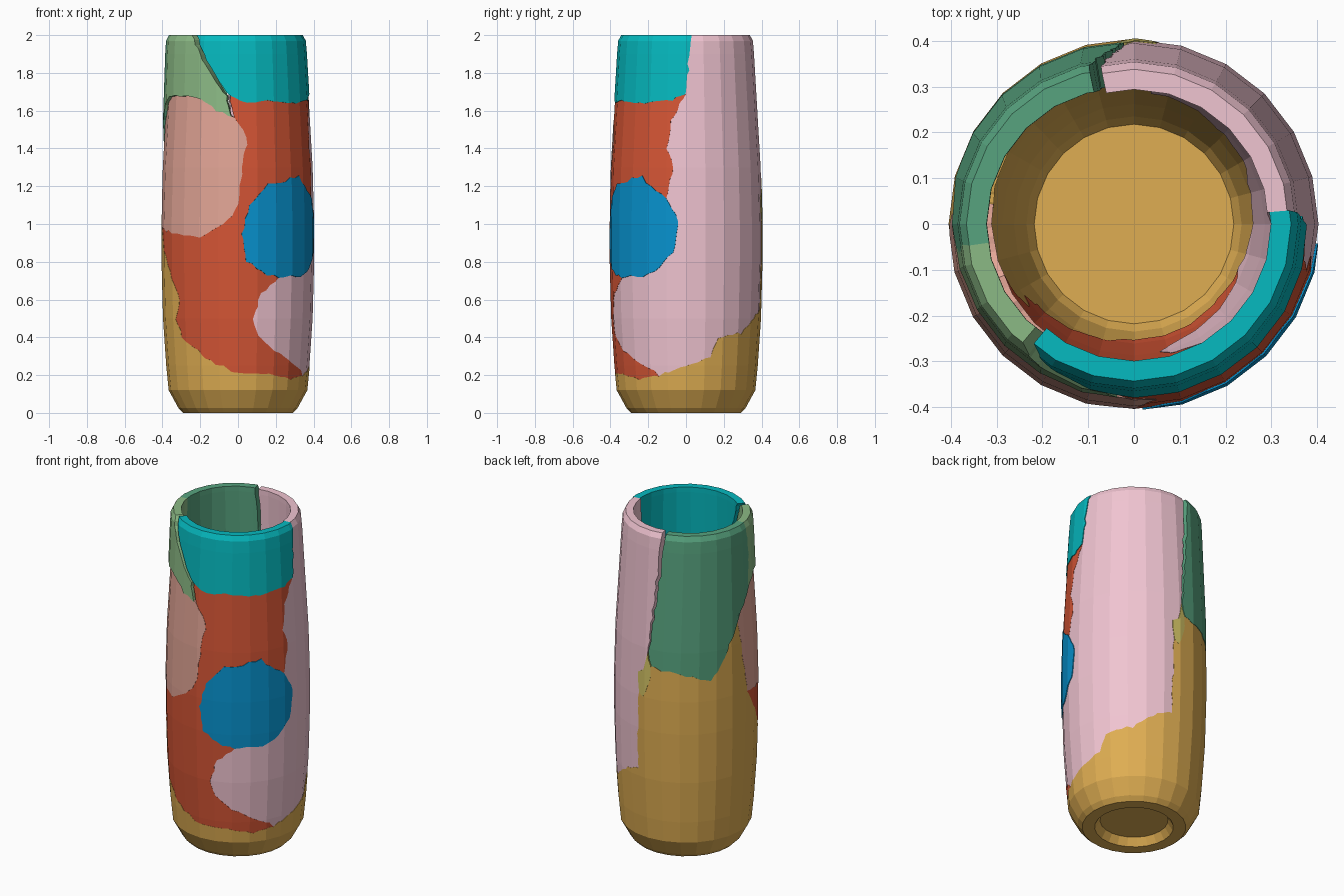
import bpy, bmesh
from math import radians, cos, sin, hypot, floor
from mathutils import Vector, noise

if "Cube" in bpy.data.objects:
    bpy.data.objects.remove(bpy.data.objects["Cube"])

SIDES, STEP, ZB = 24, 15, 0.12
# wall profile: height, outer radius, inner radius
WALL = [(.12, .367, .235), (.25, .380, .262), (.5, .397, .288), (.8, .405, .308),
        (1.0, .405, .316), (1.3, .397, .316), (1.6, .380, .308), (1.9, .362, .298),
        (1.97, .356, .296), (2.0, .340, .296)]
# foot, recess and inside floor (radius, height)
UNDER = [(.367, .12), (.315, .025), (.29, 0), (.22, 0), (.19, .045)]
FLOOR = [(.235, .12), (.218, .09)]

# fracture lines on the unrolled wall (azimuth in degrees, height)
E = dict(
    teal_left=[(-130, 2), (-119, 1.9), (-108, 1.78), (-97, 1.68)],
    teal_low=[(-97, 1.68), (-82, 1.64), (-66, 1.655), (-36, 1.64), (-12, 1.66), (0, 1.69)],
    teal_right=[(0, 1.69), (2, 1.85), (5, 2)],
    red_pink=[(0, 1.69), (-12, 1.55), (-15, 1.4), (-10, 1.3), (-15, 1.13)],
    blue_red=[(-15, 1.13), (-36, 1.25), (-66, 1.21), (-81, 1.1), (-87, .95), (-84, .8),
              (-68, .73), (-57, .72)],
    blue_pink=[(-57, .72), (-34, .72), (-20, .77), (-10, .85), (-6, .95), (-6, 1.02), (-15, 1.13)],
    pink_red=[(-57, .72), (-72, .63), (-78, .5), (-75, .41), (-59, .33), (-22, .2)],
    red_gold=[(-22, .2), (-42, .18), (-58, .2), (-90, .21), (-112, .27), (-140, .4),
              (-146, .5), (-141, .6), (-154, .75), (-177, .98)],
    salmon_red=[(-177, .98), (-145, .95), (-120, .93), (-97, 1.02), (-90, 1.1), (-87, 1.3),
                (-83, 1.42), (-86, 1.5), (-93, 1.56)],
    green_red=[(-93, 1.56), (-97, 1.68)],
    green_salmon=[(-93, 1.56), (-105, 1.6), (-118, 1.66), (-137, 1.68), (-159, 1.68), (-172, 1.6)],
    gold_salmon=[(-177, .98), (-182, 1.2), (-187, 1.47)],
    dark_salmon=[(-187, 1.47), (-172, 1.6)],
    greens=[(-172, 1.6), (-170, 1.8), (-172, 2)],
    gold_dark=[(-187, 1.47), (-202, 1.25), (-215, 1.12), (-240, 1.17)],
    gold_dark2=[(120, 1.17), (95, 1.2)],
    dark_chip=[(95, 1.2), (92, 1.27)],
    dark_pink=[(92, 1.27), (97, 1.6), (102, 2)],
    gold_chip=[(95, 1.2), (96, 1.13), (88, 1.0), (84, 1.02)],
    chip_pink=[(84, 1.02), (83, 1.14), (89, 1.17), (92, 1.27)],
    gold_pink=[(84, 1.02), (84, .9), (82, .7), (83, .55), (70, .52), (49, .42), (26, .4),
               (20, .3), (0, .25), (-22, .2)],
)


def outline(spec):
    """Join fracture lines: '-' reverses a line, '<' moves it one turn back."""
    pts = []
    for item in spec:
        if isinstance(item, tuple):
            chain = [item]
        else:
            chain = E[item.strip('-<')]
            chain = [(a - 360 * ('<' in item), z) for a, z in chain]
            if '-' in item:
                chain = chain[::-1]
        pts += [p for p in chain if not pts or p != pts[-1]]
    if pts[0] == pts[-1]:
        pts.pop()
    return pts


def jagged(pts):
    """Break long lines into small steps with repeatable roughness."""
    out = []
    for (a, z), (b, w) in zip(pts, pts[1:] + pts[:1]):
        straight = (z == w and z in (2, ZB)) or (a == b and a in (-240, 120))
        n = 1 if straight else max(1, round(hypot(radians(b - a) * .4, w - z) / .035))
        for i in range(n):
            p, q = a + (b - a) * i / n, z + (w - z) * i / n
            if ZB + .01 < q < 1.99 and p not in (-240, 120):
                v = noise.noise_vector(Vector((cos(radians(p)), sin(radians(p)), q * 2.5)) * 14)
                p, q = p + v.x * 2.0, q + v.y * .014
            out.append((p, q))
    return out


def wall_point(a, z, layer, grow, lean):
    """Bend an unrolled point onto the flat-sided wall."""
    for (z0, o0, i0), (z1, o1, i1) in zip(WALL, WALL[1:]):
        if z <= z1 + 1e-6:
            t = (z - z0) / (z1 - z0)
            r = (i0 + (i1 - i0) * t) if layer > .5 else (o0 + (o1 - o0) * t)
            break
    mid = (floor(a / STEP + 1e-4) + .5) * STEP
    r *= cos(radians(STEP / 2)) / cos(radians(a - mid))
    r += grow
    return Vector((r * cos(radians(a)) + lean * max(0, z - 1), r * sin(radians(a)), z))


def add_base(bm):
    """Foot ring, recess and inside floor turned around the axis."""
    for prof, zc in ((UNDER, .045), (FLOOR, .09)):
        rings = [[bm.verts.new((r * cos(radians(i * STEP)), r * sin(radians(i * STEP)), z))
                  for i in range(SIDES)] for r, z in prof]
        for lo, hi in zip(rings, rings[1:]):
            for i in range(SIDES):
                j = (i + 1) % SIDES
                bm.faces.new((lo[i], lo[j], hi[j], hi[i]))
        bm.faces.new(rings[-1])


def shard(name, color, spec, grow=0, lean=0, base=False):
    bm = bmesh.new()
    bm.faces.new([bm.verts.new((a, z, 0)) for a, z in jagged(outline(spec))])
    bmesh.ops.triangulate(bm, faces=bm.faces[:])
    cuts = [((a, 0, 0), (1, 0, 0)) for a in range(-285, 136, STEP)]
    cuts += [((0, w[0], 0), (0, 1, 0)) for w in WALL[1:-1]]
    for co, no in cuts:
        bmesh.ops.bisect_plane(bm, geom=bm.verts[:] + bm.edges[:] + bm.faces[:],
                               plane_co=co, plane_no=no, dist=1e-5)
    ext = bmesh.ops.extrude_face_region(bm, geom=bm.faces[:], use_keep_orig=True)
    for v in ext['geom']:
        if isinstance(v, bmesh.types.BMVert):
            v.co.z = 1
    if base:  # open the seam and lower rim so the base can be welded on
        hidden = [f for f in bm.faces
                  if all(abs(v.co.y - ZB) < 1e-4 for v in f.verts)
                  or any(all(abs(v.co.x - s) < 1e-3 for v in f.verts) for s in (-240, 120))]
        bmesh.ops.delete(bm, geom=hidden, context='FACES')
    for v in bm.verts:
        v.co = wall_point(v.co.x, v.co.y, v.co.z, grow, lean)
    if base:
        add_base(bm)
    bmesh.ops.remove_doubles(bm, verts=bm.verts[:], dist=1e-4)
    bmesh.ops.dissolve_limit(bm, angle_limit=.01, verts=bm.verts[:], edges=bm.edges[:])
    bmesh.ops.recalc_face_normals(bm, faces=bm.faces[:])
    mesh = bpy.data.meshes.new(name)
    bm.to_mesh(mesh)
    bm.free()
    mat = bpy.data.materials.new(name + "_color")
    mat.diffuse_color = (*[(c / 255) ** 2.2 for c in color], 1)
    mat.use_nodes = True
    mat.node_tree.nodes["Principled BSDF"].inputs["Base Color"].default_value = mat.diffuse_color
    mesh.materials.append(mat)
    bpy.context.collection.objects.link(bpy.data.objects.new(name, mesh))


# base with tall back wall
shard("base_shard", (222, 172, 83),
      ['-gold_chip', '-gold_dark2', (120, ZB), (-240, ZB), '-gold_dark', '-gold_salmon',
       '-red_gold', '-gold_pink'], base=True)
# right and back wall
shard("side_shard", (240, 195, 208),
      ['-teal_right', 'red_pink', '-blue_pink', 'pink_red', '-gold_pink', 'chip_pink',
       'dark_pink'], grow=-.002)
# front wall
shard("front_shard", (212, 86, 56),
      ['red_pink', 'blue_red', 'pink_red', 'red_gold', 'salmon_red', 'green_red', 'teal_low'],
      grow=-.001)
shard("round_shard", (16, 145, 205), ['blue_red', 'blue_pink'], grow=.003)
shard("left_shard", (226, 164, 149),
      ['salmon_red', 'green_salmon', '-dark_salmon', '-gold_salmon'], grow=.001)
# rim pieces
shard("front_rim_shard", (14, 184, 190), ['teal_left', 'teal_low', 'teal_right'], grow=.003)
shard("left_rim_shard", (138, 184, 132),
      ['green_salmon', 'greens', 'teal_left', '-green_red'], lean=-.026)
shard("back_rim_shard", (88, 162, 126),
      ['dark_salmon', 'greens', '-<dark_pink', '-<dark_chip', '-<gold_dark2', '-gold_dark'],
      lean=-.026)
# small back chip
shard("back_chip", (208, 192, 100), ['gold_chip', 'chip_pink', '-dark_chip'], grow=.001)
